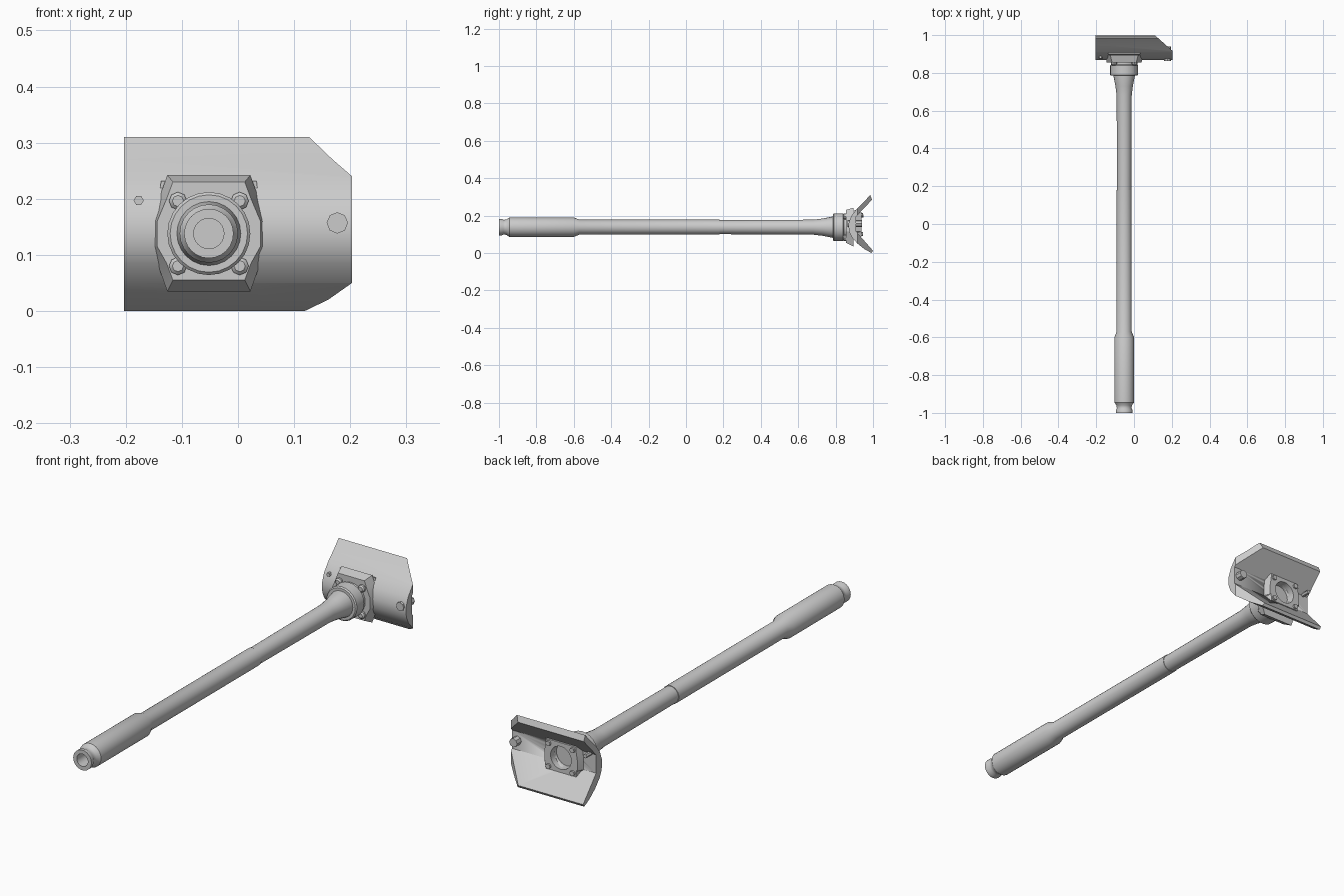
import bpy, bmesh, math
from mathutils import Vector

if "Cube" in bpy.data.objects:
    bpy.data.objects.remove(bpy.data.objects["Cube"])

CX, CZ = -0.052, 0.138   # barrel axis

steel = bpy.data.materials.new("grey_steel")
steel.diffuse_color = (0.6, 0.6, 0.6, 1)
steel.use_nodes = True
steel.node_tree.nodes["Principled BSDF"].inputs["Base Color"].default_value = steel.diffuse_color


def finish(name, bm, angle=35):
    bmesh.ops.remove_doubles(bm, verts=bm.verts, dist=1e-5)
    bmesh.ops.recalc_face_normals(bm, faces=bm.faces)
    me = bpy.data.meshes.new(name)
    bm.to_mesh(me)
    bm.free()
    me.materials.append(steel)
    ob = bpy.data.objects.new(name, me)
    bpy.context.collection.objects.link(ob)
    bpy.ops.object.select_all(action='DESELECT')
    ob.select_set(True)
    bpy.context.view_layer.objects.active = ob
    bpy.ops.object.shade_smooth_by_angle(angle=math.radians(angle))
    return ob


def lathe(name, profile, x=CX, z=CZ, n=24, angle=35):
    """Turn a (y, radius) profile around an axis parallel to y."""
    bm = bmesh.new()
    vs = [bm.verts.new((x + r, y, z)) for y, r in profile]
    es = [bm.edges.new(p) for p in zip(vs, vs[1:])]
    bmesh.ops.spin(bm, geom=vs + es, cent=(x, 0, z), axis=(0, 1, 0),
                   angle=math.tau, steps=n)
    return finish(name, bm, angle)


def loft(name, rings, angle=35):
    """Bridge equal-length rings of points and cap both ends."""
    bm = bmesh.new()
    loops = [[bm.verts.new(p) for p in ring] for ring in rings]
    n = len(loops[0])
    for a, b in zip(loops, loops[1:]):
        for i in range(n):
            j = (i + 1) % n
            bm.faces.new((a[i], a[j], b[j], b[i]))
    bm.faces.new(loops[0])
    bm.faces.new(loops[-1])
    return finish(name, bm, angle)


# Barrel with hollow muzzle, sleeve and flared root
lathe("barrel", [(-0.88, 0), (-0.88, 0.027), (-1, 0.027), (-1, 0.044),
                 (-0.985, 0.044), (-0.975, 0.039), (-0.96, 0.041),
                 (-0.945, 0.052), (-0.60, 0.052), (-0.57, 0.040),
                 (0.18, 0.040), (0.18, 0.0375), (0.68, 0.040),
                 (0.73, 0.046), (0.79, 0.058), (0.80, 0.058), (0.80, 0)])

# Collar at the barrel root
lathe("collar", [(0.785, 0.05), (0.785, 0.069), (0.79, 0.074), (0.84, 0.074),
                 (0.845, 0.068), (0.872, 0.068), (0.872, 0)])

# Curved shield: convex outside, flat-sided inside
outer = [(0.985, 0.31), (0.948, 0.27), (0.912, 0.235), (0.884, 0.198),
         (0.868, 0.155), (0.872, 0.115), (0.886, 0.085), (0.917, 0.05),
         (0.955, 0.02), (0.992, 0.0)]
inner = [(1.0, 0.012), (0.91, 0.115), (0.91, 0.195), (0.995, 0.285)]
shield = loft("shield", [[(x, y, z) for y, z in outer + inner]
                         for x in (-0.203, 0.203)], 30)
# Slanted cut on the right-hand rear corner
bm = bmesh.new()
bm.from_mesh(shield.data)
cut = bmesh.ops.bisect_plane(bm, geom=bm.verts[:] + bm.edges[:] + bm.faces[:],
                             plane_co=(0.11, 1, 0), plane_no=(0.08, 0.09, 0),
                             clear_outer=True)
rim = [e for e in cut["geom_cut"] if isinstance(e, bmesh.types.BMEdge)]
bmesh.ops.contextual_create(bm, geom=rim)
for f in bm.faces:
    if abs(f.normal.dot(Vector((0.664, 0.747, 0)))) > 0.98:
        f.smooth = False
        for e in f.edges:
            e.smooth = False
bm.to_mesh(shield.data)
bm.free()


# Flange in front of the shield and its raised seat inside
def flange_ring(y, top, bottom, corner, side):
    right = [(corner, top), (corner + 0.4 * (side - corner), top - 0.03),
             (side, 0.16), (side, 0.115),
             (corner + 0.4 * (side - corner), bottom + 0.03), (corner, bottom)]
    pts = right + [(-x, z) for x, z in reversed(right)]
    return [(CX + x, y, z) for x, z in pts]


loft("flange", [flange_ring(0.895, 0.242, 0.035, 0.074, 0.101),
                flange_ring(0.855, 0.230, 0.055, 0.064, 0.092)], 20)
seat = loft("inner_seat", [flange_ring(0.900, 0.232, 0.075, 0.085, 0.095),
                           flange_ring(0.938, 0.218, 0.088, 0.072, 0.080)], 20)

# Round recess through the seat and shield
cutter = lathe("recess_cutter", [(0.897, 0), (0.897, 0.05), (0.98, 0.05), (0.98, 0)],
               z=0.152)
cutter.hide_render = True
cutter.hide_viewport = True
for ob in (seat, shield):
    mod = ob.modifiers.new("recess", 'BOOLEAN')
    mod.operation = 'DIFFERENCE'
    mod.solver = 'EXACT'
    mod.object = cutter

# Bolts on the flange and on the inner seat
for sx in (-1, 1):
    for sz in (-1, 1):
        x, z = CX + sx * 0.055, CZ + sz * 0.058
        lathe("flange_bolt", [(0.84, 0), (0.84, 0.010), (0.846, 0.016),
                              (0.86, 0.016), (0.86, 0)], x, z, 8)
        lathe("seat_bolt", [(0.93, 0), (0.93, 0.011), (0.946, 0.011), (0.946, 0)],
              CX + sx * 0.058, 0.152 + sz * 0.05, 8)

# Pins passing through the shield on either side
lathe("large_pin", [(0.864, 0), (0.864, 0.019), (0.94, 0.019), (0.94, 0)],
      0.177, 0.157, 8)
lathe("small_pin", [(0.875, 0), (0.875, 0.009), (0.95, 0.009), (0.95, 0)],
      -0.177, 0.197, 6)
